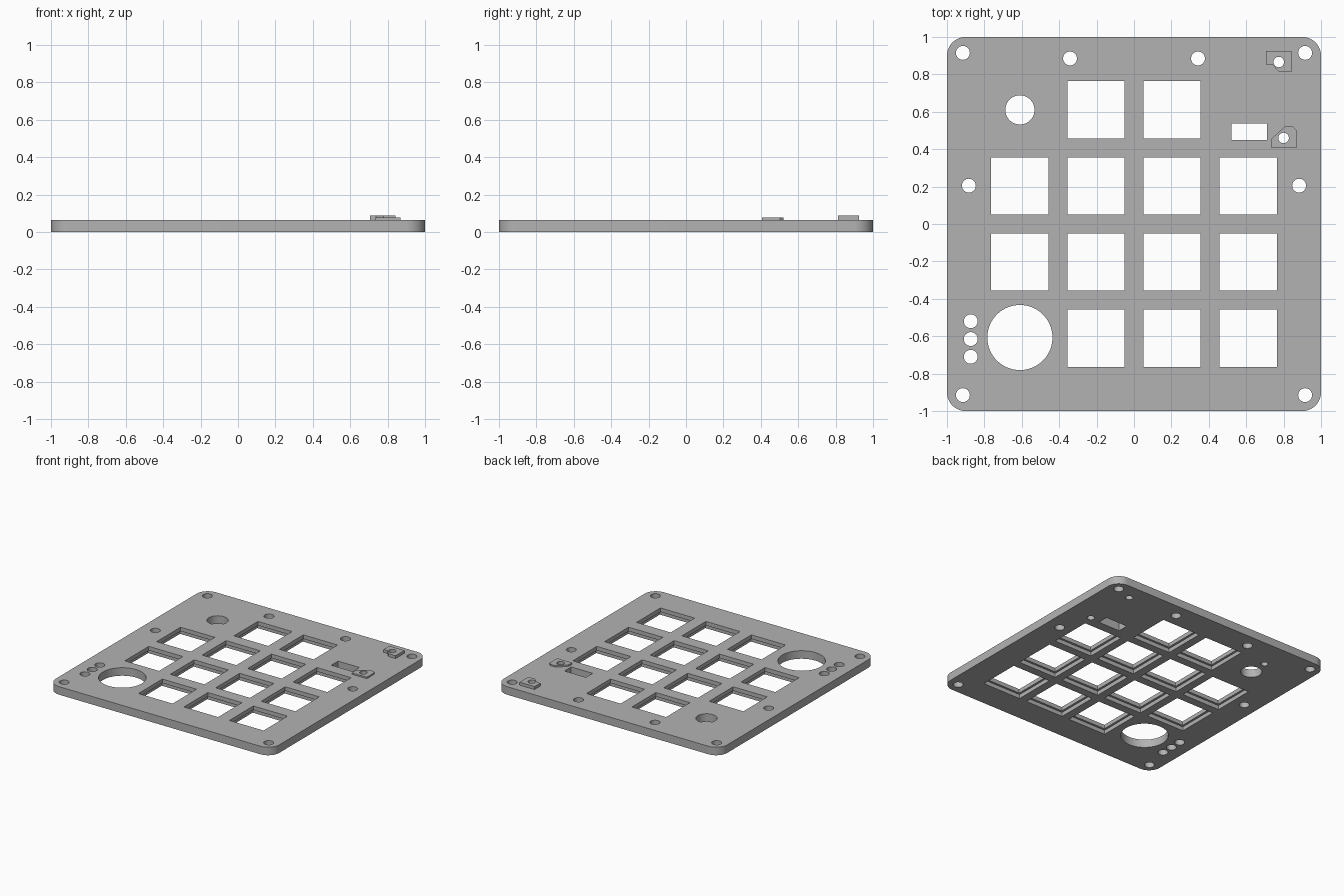
import bpy, bmesh
from math import cos, sin, pi, radians

cube = bpy.data.objects.get("Cube")
if cube:
    bpy.data.objects.remove(cube, do_unlink=True)

THICK = 0.065
PITCH = 0.2035          # half the key spacing
KEY, POCKET = 0.153, 0.17

grey = bpy.data.materials.new("plain grey")
grey.use_nodes = True
grey.diffuse_color = (0.45, 0.45, 0.45, 1)
grey.node_tree.nodes["Principled BSDF"].inputs["Base Color"].default_value = grey.diffuse_color


def circle(x, y, r, n=48):
    return [(x + r * cos(2 * pi * i / n), y + r * sin(2 * pi * i / n)) for i in range(n)]


def rect(x, y, hx, hy):
    return [(x - hx, y - hy), (x + hx, y - hy), (x + hx, y + hy), (x - hx, y + hy)]


def rounded_square(h, r, n=12):
    pts = []
    for k, (sx, sy) in enumerate([(1, 1), (-1, 1), (-1, -1), (1, -1)]):
        for i in range(n + 1):
            a = (k + i / n) * pi / 2
            pts.append((sx * (h - r) + r * cos(a), sy * (h - r) + r * sin(a)))
    return pts


def prisms(name, outlines, z0, z1):
    """One object holding an upright prism for each outline."""
    bm = bmesh.new()
    for pts in outlines:
        low = [bm.verts.new((x, y, z0)) for x, y in pts]
        high = [bm.verts.new((x, y, z1)) for x, y in pts]
        bm.faces.new(low[::-1])
        bm.faces.new(high)
        for i in range(len(pts)):
            j = (i + 1) % len(pts)
            bm.faces.new((low[i], low[j], high[j], high[i]))
    bmesh.ops.recalc_face_normals(bm, faces=bm.faces)
    mesh = bpy.data.meshes.new(name)
    bm.to_mesh(mesh)
    bm.free()
    ob = bpy.data.objects.new(name, mesh)
    bpy.context.collection.objects.link(ob)
    mesh.materials.append(grey)
    return ob


def cut(ob, outlines, z0, z1):
    cutter = prisms("cutter", outlines, z0, z1)
    cutter.hide_render = True
    mod = ob.modifiers.new("cut", "BOOLEAN")
    mod.operation, mod.solver, mod.object = "DIFFERENCE", "EXACT", cutter
    bpy.context.view_layer.objects.active = ob
    bpy.ops.object.modifier_apply(modifier=mod.name)
    bpy.data.objects.remove(cutter, do_unlink=True)


def smooth(ob):
    bpy.ops.object.select_all(action="DESELECT")
    ob.select_set(True)
    bpy.context.view_layer.objects.active = ob
    bpy.ops.object.shade_smooth_by_angle(angle=radians(30))


# Key grid: three corner cells hold no key
steps = [-3, -1, 1, 3]
empty = [(-3, 3), (3, 3), (-3, -3)]
keys = [(i * PITCH, j * PITCH) for i in steps for j in steps if (i, j) not in empty]

# Screw holes, indicator holes, knob holes and display slot
screws = [(sx * x, y) for sx in (-1, 1)
          for x, y in [(0.915, 0.915), (0.915, -0.915), (0.342, 0.885), (0.883, 0.205)]]
lights = [(-0.873, y) for y in (-0.52, -0.615, -0.71)]
post_holes = [(0.774, 0.866), (0.8, 0.46)]
holes = [circle(x, y, 0.037) for x, y in screws + lights]
holes += [circle(x, y, 0.028) for x, y in post_holes]
holes += [circle(-0.61, -0.607, 0.174, 96), circle(-0.61, 0.61, 0.078)]
holes.append(rect(0.616, 0.493, 0.096, 0.043))
holes += [rect(x, y, KEY, KEY) for x, y in keys]

# Plate with through holes, then pockets and a blind pin hole underneath
plate = prisms("plate", [rounded_square(1, 0.1)], 0, THICK)
cut(plate, holes, -0.1, 0.2)
pockets = [rect(x, y, POCKET, POCKET) for x, y in keys]
cut(plate, pockets + [circle(-0.61, 0.76, 0.026, 32)], -0.1, THICK / 2)
smooth(plate)

# Raised mounting pads
rear_pad = [(0.707, 0.926), (0.707, 0.852), (0.739, 0.852), (0.777, 0.813),
            (0.841, 0.813), (0.841, 0.926)]
front_pad = [(0.734, 0.407), (0.868, 0.407), (0.868, 0.503), (0.851, 0.52),
             (0.805, 0.52), (0.734, 0.455)]
for name, pts, top, hole in [("rear_pad", rear_pad, 0.089, post_holes[0]),
                             ("front_pad", front_pad, 0.077, post_holes[1])]:
    pad = prisms(name, [pts], THICK, top)
    cut(pad, [circle(*hole, 0.028)], -0.1, 0.2)
    smooth(pad)
